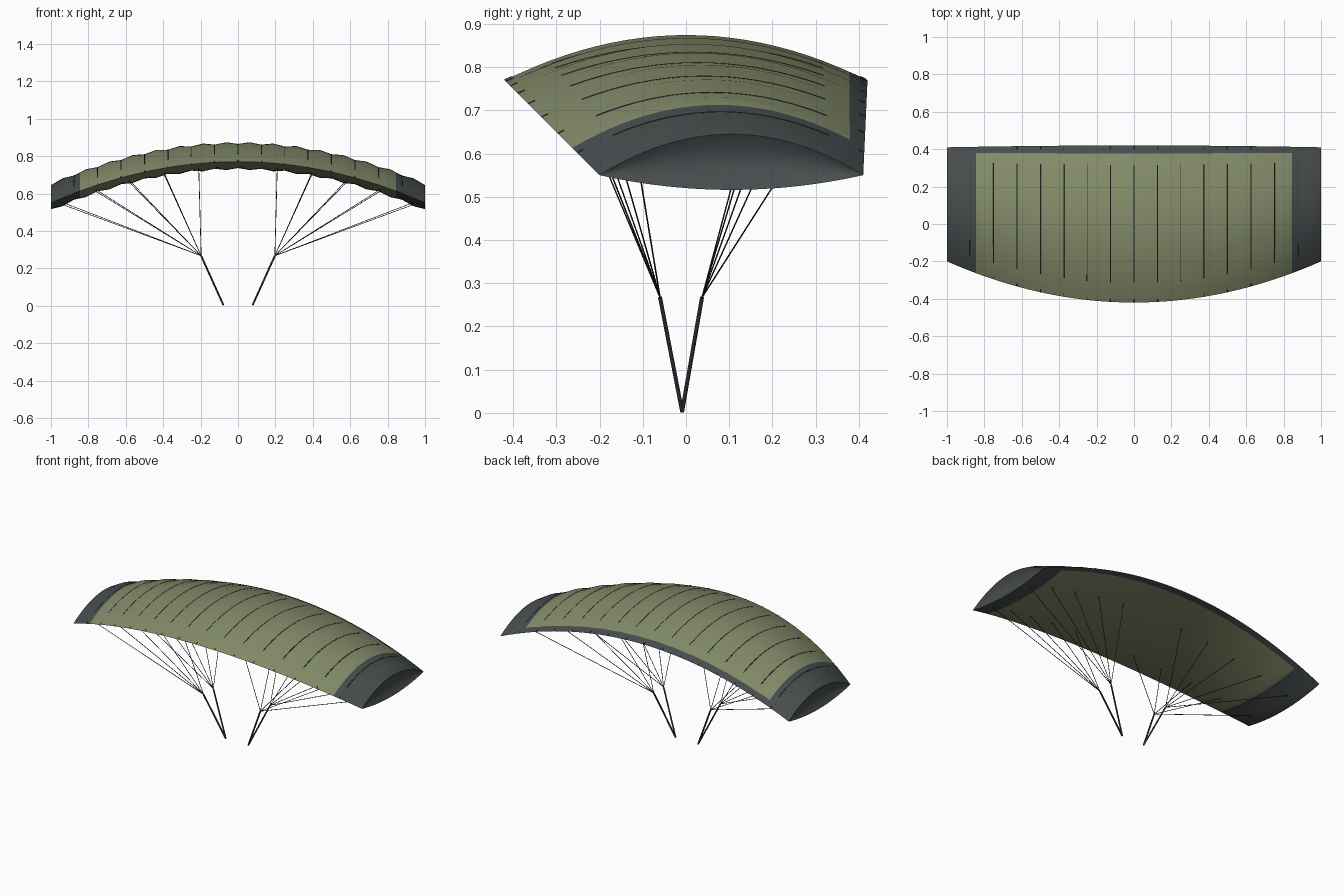
import bpy, bmesh, math

cube = bpy.data.objects.get("Cube")
if cube:
    bpy.data.objects.remove(cube, do_unlink=True)


def material(name, rgb):
    m = bpy.data.materials.new(name)
    m.use_nodes = True
    col = (*rgb, 1)
    m.diffuse_color = col
    b = m.node_tree.nodes["Principled BSDF"]
    b.inputs["Base Color"].default_value = col
    b.inputs["Roughness"].default_value = 0.8
    return m


OLIVE = material("olive_fabric", (0.225, 0.258, 0.14))
GREY = material("slate_grey_fabric", (0.064, 0.073, 0.076))
SEAM = material("dark_seam", (0.034, 0.037, 0.025))
CORD = material("dark_cord", (0.028, 0.03, 0.025))
WEBBING = material("charcoal_webbing", (0.03, 0.034, 0.035))

CELL = 0.125      # width of one inflated cell
TIP_X = 0.845     # start of the grey wing tips
HEM_T = 0.95      # start of the grey trailing hem


def surface(x, t, side, lift=0.0):
    """Point on the canopy: span x, chord fraction t, side +1 top / -1 underside."""
    front, back = -0.42 + 0.22 * x * x, 0.42 - 0.01 * x * x
    u = abs(x) / CELL % 1.0
    puff = 1 - abs(2 * u - 1)                      # 0 at seams, 1 mid cell
    depth = 0.095 + 0.01 * puff if side > 0 else 0.034 + 0.01 * puff
    z = 0.77 - 0.22 * x * x + side * (depth * 4 * t * (1 - t) + lift)
    return (x, front + (back - front) * t, z)


def end_panel(bm, ring, sign):
    """Close a wing tip with a shallow dished grey panel."""
    half = len(ring) // 2
    rows = 6
    columns = []
    for j in range(1, half):
        top, low = ring[j], ring[-j]
        full = (top.co.z - low.co.z) / 0.13
        col = [top]
        for r in range(1, rows):
            s = r / rows
            co = top.co.lerp(low.co, s)
            co.x -= sign * 0.025 * full * 4 * s * (1 - s)
            col.append(bm.verts.new(co))
        columns.append(col + [low])
    faces = []
    for a, b in zip(columns, columns[1:]):
        for r in range(rows):
            faces.append(bm.faces.new((a[r], b[r], b[r + 1], a[r + 1])))
    for corner, col in ((ring[0], columns[0]), (ring[half], columns[-1])):
        for r in range(rows):
            faces.append(bm.faces.new((corner, col[r], col[r + 1])))
    for f in faces:
        f.material_index = 1


def build_canopy():
    xs = sorted([i * CELL / 2 for i in range(-16, 17)] + [-TIP_X, TIP_X])
    ts = [i / 24 for i in range(1, 23)] + [HEM_T]
    bm = bmesh.new()
    loops = []
    for x in xs:
        # closed airfoil ring: nose, top, tail, underside
        pts = [surface(x, 0, 1)] + [surface(x, t, 1) for t in ts]
        pts += [surface(x, 1, 1)] + [surface(x, t, -1) for t in reversed(ts)]
        loops.append([bm.verts.new(p) for p in pts])
    n = len(loops[0])
    hem = {len(ts), len(ts) + 1}
    for i, (a, b) in enumerate(zip(loops, loops[1:])):
        tip = abs(xs[i] + xs[i + 1]) / 2 > TIP_X
        for j in range(n):
            k = (j + 1) % n
            f = bm.faces.new((a[j], b[j], b[k], a[k]))
            f.material_index = int(tip or j in hem)
    end_panel(bm, loops[0], -1)
    end_panel(bm, loops[-1], 1)
    bmesh.ops.recalc_face_normals(bm, faces=bm.faces)
    me = bpy.data.meshes.new("canopy")
    bm.to_mesh(me)
    bm.free()
    me.materials.append(OLIVE)
    me.materials.append(GREY)
    ob = bpy.data.objects.new("canopy", me)
    bpy.context.collection.objects.link(ob)
    bpy.ops.object.select_all(action='DESELECT')
    ob.select_set(True)
    bpy.context.view_layer.objects.active = ob
    bpy.ops.object.shade_smooth_by_angle(angle=math.radians(55))


def tubes(name, paths, radius, mat):
    """Thin round cords along several point paths, joined as one mesh."""
    cu = bpy.data.curves.new(name, 'CURVE')
    cu.dimensions = '3D'
    cu.bevel_depth = radius
    cu.bevel_resolution = 1
    cu.use_fill_caps = True
    for path in paths:
        sp = cu.splines.new('POLY')
        sp.points.add(len(path) - 1)
        for p, co in zip(sp.points, path):
            p.co = (*co, 1)
    cu.materials.append(mat)
    ob = bpy.data.objects.new(name, cu)
    bpy.context.collection.objects.link(ob)
    bpy.ops.object.select_all(action='DESELECT')
    ob.select_set(True)
    bpy.context.view_layer.objects.active = ob
    bpy.ops.object.convert(target='MESH')


build_canopy()

# Seams sunk between the top cells, with short stitches at the nose and tail
seam_x = [i * CELL for i in range(-7, 8)]


def seam_run(x, t0, t1, steps, lift):
    return [surface(x, t0 + (t1 - t0) * i / steps, 1, lift) for i in range(steps + 1)]


tubes("top_seams", [seam_run(x, 0.125, 0.875, 18, -0.0018) for x in seam_x], 0.0035, SEAM)
tubes("nose_stitches", [seam_run(x, 0.0, 0.02, 1, 0) for x in seam_x], 0.002, SEAM)
tubes("tail_stitches", [seam_run(x, 0.98, 0.995, 1, 0) for x in seam_x], 0.002, SEAM)

# Risers and suspension lines, mirrored left and right
risers, lines = [], []
for s in (1, -1):
    for y, t in ((-0.06, 0.18), (0.037, 0.69)):
        top = (s * 0.197, y, 0.267)
        risers.append([(s * 0.078, -0.009, 0.003), top])
        for x in (0.21, 0.4, 0.59, 0.77, 0.95):
            lines.append([top, surface(s * x, t, -1, -0.01)])
tubes("risers", risers, 0.005, WEBBING)
tubes("suspension_lines", lines, 0.0018, CORD)
